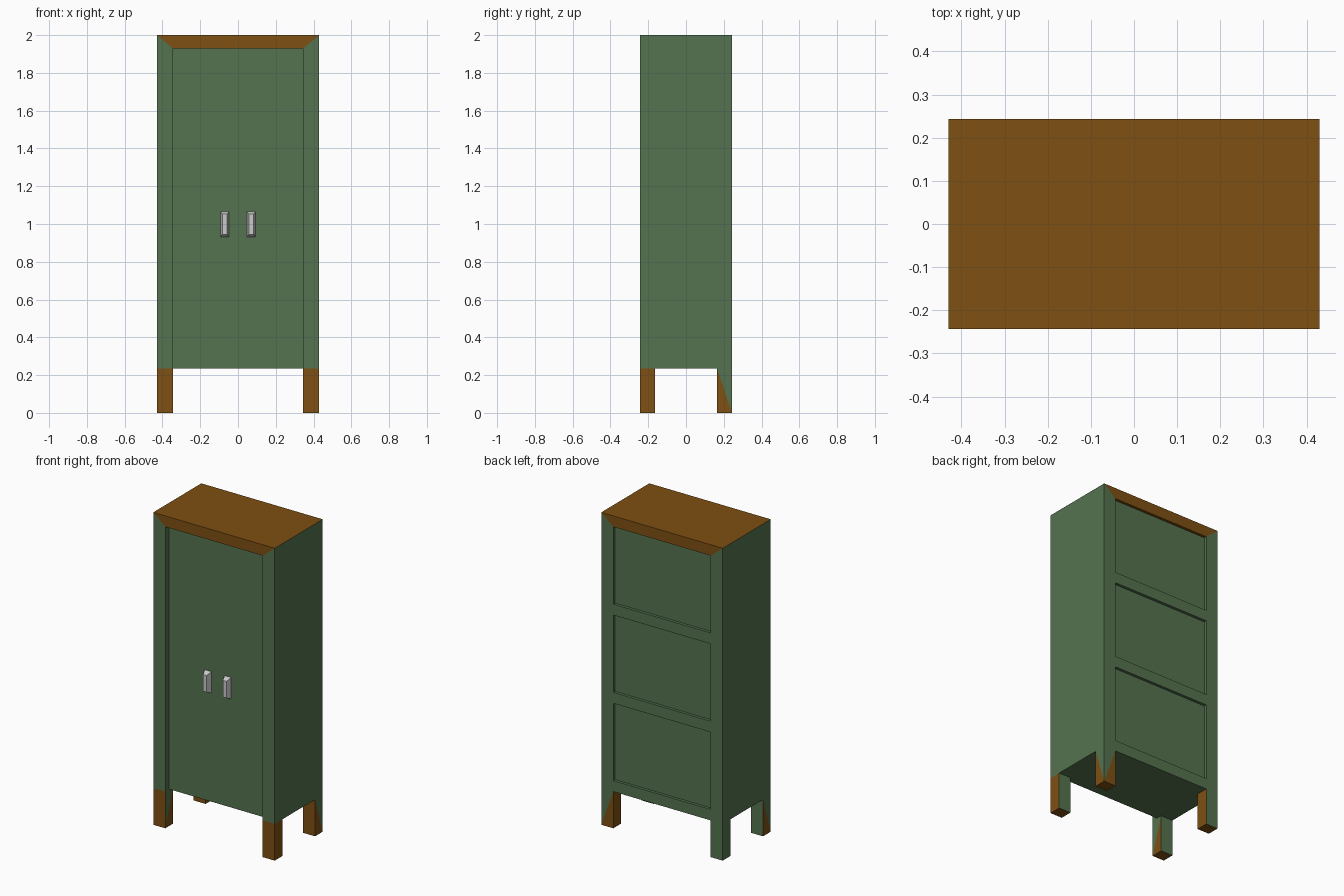
import bpy, bmesh

if "Cube" in bpy.data.objects:
    bpy.data.objects.remove(bpy.data.objects["Cube"])

X, Y, H = 0.43, 0.243, 2.0          # outer half width, half depth, height
XI, YI = 0.345, 0.165               # inner edges of the posts and legs
BASE, LIP = 0.235, 1.93             # underside of the body, bottom of the top rail
DOOR_Y, BACK_Y = -0.203, 0.225      # recessed door and back panels


def material(name, rgb):
    m = bpy.data.materials.new(name)
    m.diffuse_color = (*rgb, 1)
    m.use_nodes = True
    m.node_tree.nodes["Principled BSDF"].inputs["Base Color"].default_value = m.diffuse_color
    return m


GREEN = material("green_paint", (0.09, 0.17, 0.08))
BROWN = material("brown_wood", (0.21, 0.08, 0.006))


def finish(name, bm, mats=()):
    bmesh.ops.recalc_face_normals(bm, faces=bm.faces)
    me = bpy.data.meshes.new(name)
    bm.to_mesh(me)
    bm.free()
    for m in mats:
        me.materials.append(m)
    ob = bpy.data.objects.new(name, me)
    bpy.context.collection.objects.link(ob)
    return ob


def prism(name, front, y0, y1, mats=(), back=None):
    """Join an x-z outline at y0 to the same (or another) outline at y1."""
    bm = bmesh.new()
    a = [bm.verts.new((x, y0, z)) for x, z in front]
    b = [bm.verts.new((x, y1, z)) for x, z in (back or front)]
    n = len(a)
    bm.faces.new(a)
    bm.faces.new(b[::-1])
    for i in range(n):
        bm.faces.new((a[i], b[i], b[(i + 1) % n], a[(i + 1) % n]))
    return finish(name, bm, mats)


def rect(x0, x1, z0, z1):
    return [(x0, z0), (x1, z0), (x1, z1), (x0, z1)]


def leg(name, sx, sy, green, split):
    """Leg with painted faces; split faces are half paint, half wood."""
    bm = bmesh.new()
    bmesh.ops.create_cube(bm, size=1)
    for v in bm.verts:
        v.co = (sx * (X if v.co.x > 0 else XI),
                sy * (Y if v.co.y > 0 else YI),
                BASE if v.co.z > 0 else 0)
    bmesh.ops.recalc_face_normals(bm, faces=bm.faces)
    bm.normal_update()
    for f in list(bm.faces):
        n = f.normal
        key = ("x" if abs(n.x) > .5 else "y" if abs(n.y) > .5 else "z")
        key = ("+" if sum(n) > 0 else "-") + key
        f.material_index = 0 if key in green else 1
        if key in split:
            axis = 1 if "x" in key else 0
            low = max((v for v in f.verts if v.co.z < .01), key=lambda v: abs(v.co[axis]))
            top = min((v for v in f.verts if v.co.z > .01), key=lambda v: abs(v.co[axis]))
            new, _ = bmesh.utils.face_split(f, low, top)
            for t in (f, new):
                t.material_index = 0 if t.calc_center_median().z > BASE / 2 else 1
    finish(name, bm, (GREEN, BROWN))


# Body with recessed doors and back
prism("body", rect(-XI, XI, BASE, LIP), DOOR_Y, BACK_Y, [GREEN])

# Side panels and mitred top
for side, s in (("left", -1), ("right", 1)):
    prism(side + "_side_panel", [(s * XI, BASE), (s * X, BASE), (s * X, H), (s * XI, LIP)],
          -Y, Y, [GREEN])
prism("top_board", [(-XI, LIP), (XI, LIP), (X, H), (-X, H)], -Y, Y, [BROWN])

# Back rails between the three recessed panels
for i in range(3):
    z = BASE + i * (LIP - BASE) / 3
    prism(f"back_rail_{i + 1}", rect(-XI, XI, z, z + 0.07), BACK_Y, Y, [GREEN])

# Legs
leg("front_left_leg", -1, -1, ["-y"], ["-x", "+x"])
leg("front_right_leg", 1, -1, ["-y", "+x"], [])
leg("back_left_leg", -1, 1, ["+y", "-x"], [])
leg("back_right_leg", 1, 1, [], ["+y", "+x"])

# Tapered door handles
for side, s in (("left", -1), ("right", 1)):
    c = s * 0.07
    prism(side + "_handle", rect(c - .013, c + .013, .945, 1.052), DOOR_Y - .032, DOOR_Y,
          back=rect(c - .023, c + .023, .93, 1.067))
